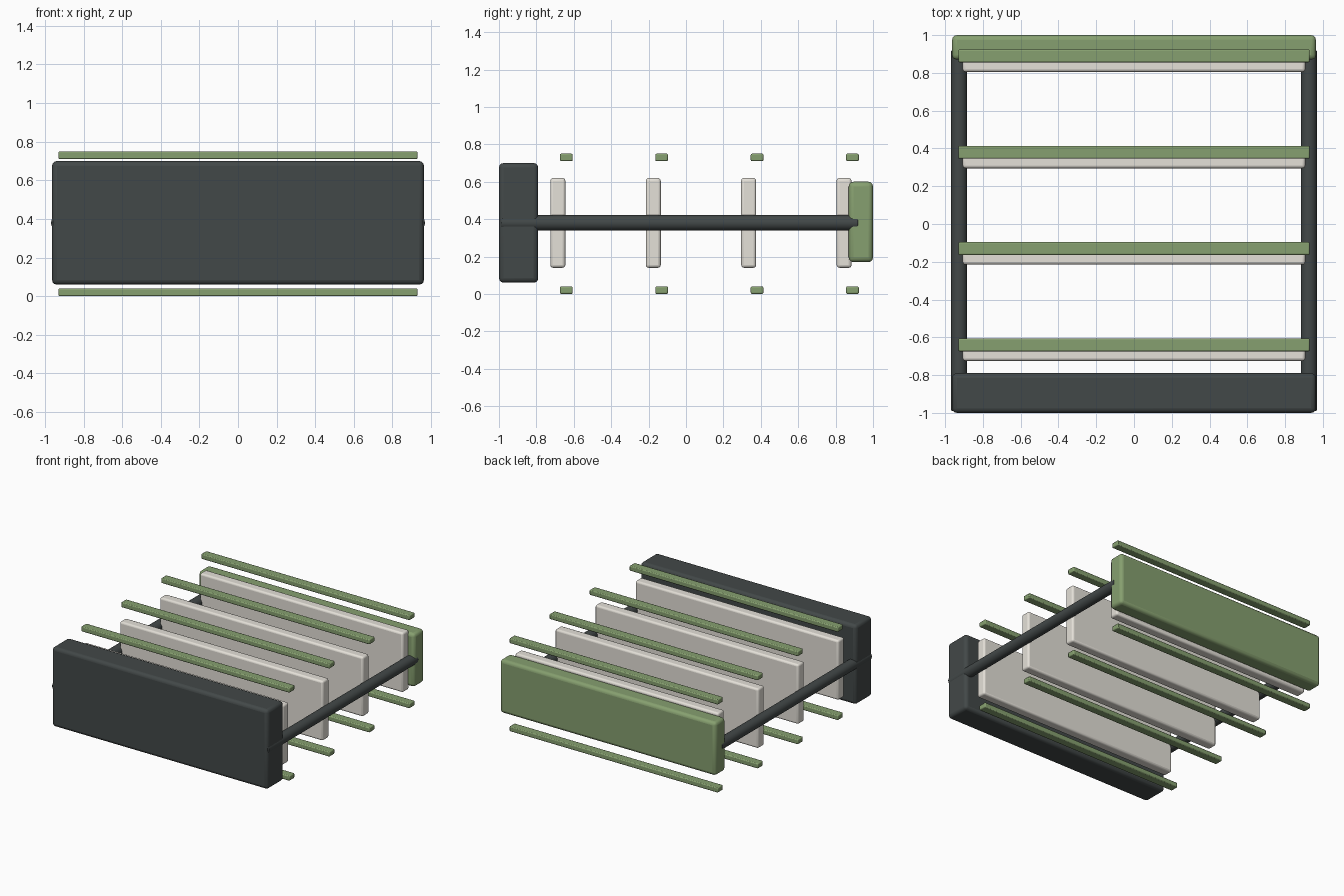
import bpy, math

if "Cube" in bpy.data.objects:
    bpy.data.objects.remove(bpy.data.objects["Cube"])


def material(name, color):
    m = bpy.data.materials.new(name)
    m.diffuse_color = (*color, 1)
    m.use_nodes = True
    m.node_tree.nodes["Principled BSDF"].inputs["Base Color"].default_value = m.diffuse_color
    return m


DARK = material("dark_grey", (0.055, 0.065, 0.065))
GREEN = material("sage_green", (0.24, 0.35, 0.16))
CREAM = material("cream", (0.78, 0.75, 0.69))


def finish(ob, name, mat, bevel, segments):
    ob.name = name
    ob.data.materials.append(mat)
    mod = ob.modifiers.new("soft_edges", 'BEVEL')
    mod.width = bevel
    mod.segments = segments
    mod.limit_method = 'ANGLE'
    mod.angle_limit = math.radians(50)
    bpy.ops.object.shade_smooth_by_angle(angle=math.radians(35))
    return ob


def box(name, lo, hi, mat, bevel, segments=3):
    center = [(a + b) / 2 for a, b in zip(lo, hi)]
    bpy.ops.mesh.primitive_cube_add(size=1, location=center)
    ob = bpy.context.object
    ob.scale = [b - a for a, b in zip(lo, hi)]
    bpy.ops.object.transform_apply(location=False, rotation=False, scale=True)
    return finish(ob, name, mat, bevel, segments)


# Front and back end blocks
box("front_block", (-0.963, -1.0, 0.06), (0.963, -0.79, 0.70), DARK, 0.025)
box("back_block", (-0.963, 0.87, 0.17), (0.963, 1.0, 0.60), GREEN, 0.025)

# Round side rails joining the two blocks
for side, label in ((-1, "left"), (1, "right")):
    bpy.ops.mesh.primitive_cylinder_add(
        vertices=24, radius=0.042, depth=1.91,
        location=(side * 0.926, -0.035, 0.38), rotation=(math.pi / 2, 0, 0))
    finish(bpy.context.object, label + "_rail", DARK, 0.006, 2)

# Four upright plates, each with a slim bar above and below
for i in range(4):
    y = -0.685 + 0.51 * i
    box(f"plate_{i + 1}", (-0.907, y - 0.04, 0.14), (0.907, y + 0.04, 0.62), CREAM, 0.015)
    for z, label in ((0.0, "lower"), (0.71, "upper")):
        box(f"{label}_bar_{i + 1}", (-0.93, y + 0.011, z), (0.93, y + 0.079, z + 0.04),
            GREEN, 0.007, 2)
